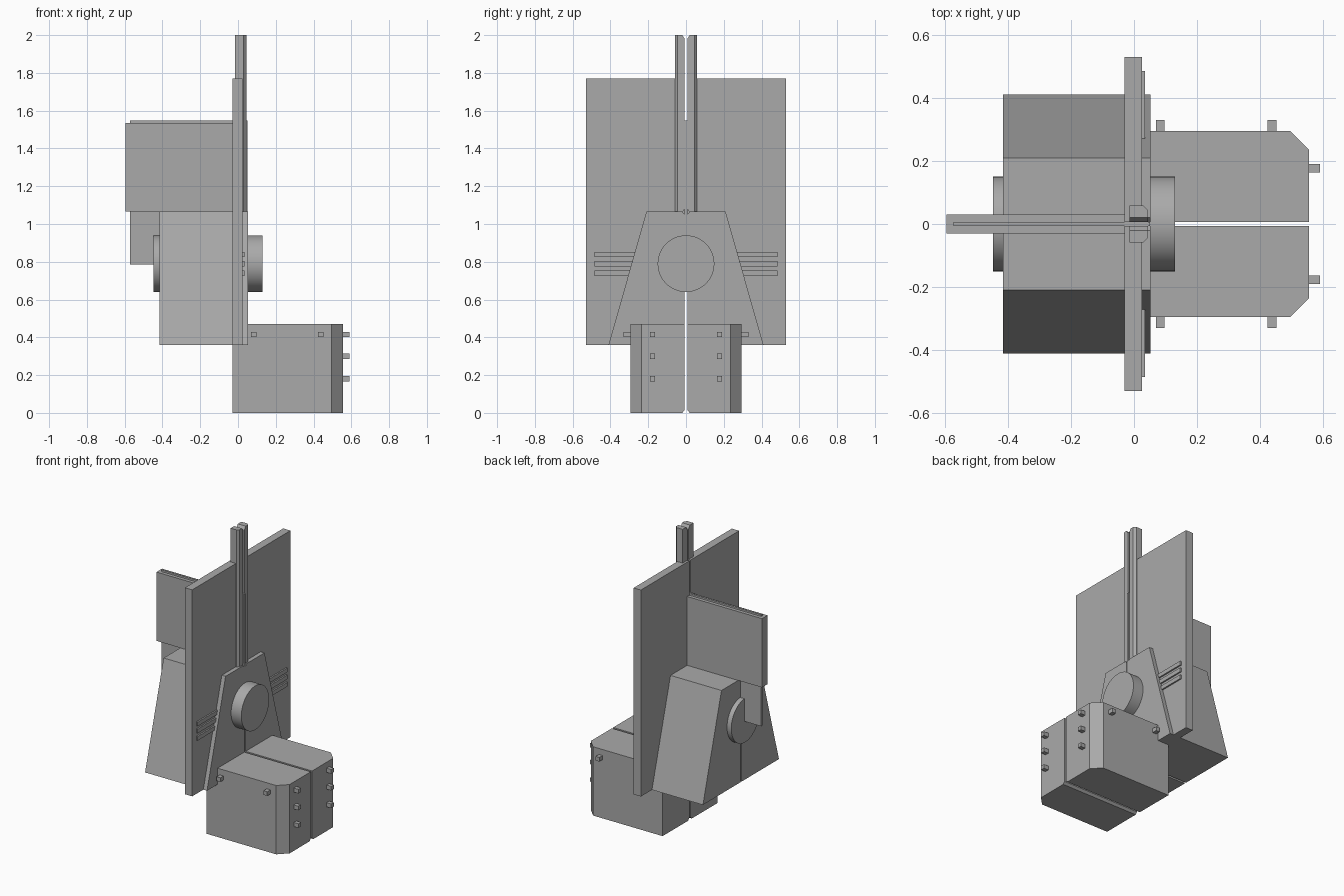
import bpy
import bmesh
from math import pi
from mathutils import Matrix, Vector

cube = bpy.data.objects.get("Cube")
if cube:
    bpy.data.objects.remove(cube, do_unlink=True)

# Single plain material
grey = bpy.data.materials.new("plain grey")
grey.use_nodes = True
grey.diffuse_color = (0.4, 0.4, 0.4, 1)
grey.node_tree.nodes["Principled BSDF"].inputs["Base Color"].default_value = (0.4, 0.4, 0.4, 1)

GAP = 0.007  # half the width of the centre slot


def finish(name, bm, mirrored=False):
    bmesh.ops.recalc_face_normals(bm, faces=bm.faces)
    mesh = bpy.data.meshes.new(name)
    bm.to_mesh(mesh)
    bm.free()
    mesh.materials.append(grey)
    obj = bpy.data.objects.new(name, mesh)
    bpy.context.collection.objects.link(obj)
    if mirrored:
        mod = obj.modifiers.new("Mirror", "MIRROR")
        mod.use_axis = (False, True, False)
        mod.use_mirror_merge = False
    return obj


def add_box(bm, x, y, z):
    size = Vector((x[1] - x[0], y[1] - y[0], z[1] - z[0]))
    centre = Vector((sum(x), sum(y), sum(z))) / 2
    place = Matrix.Translation(centre) @ Matrix.Diagonal(size).to_4x4()
    bmesh.ops.create_cube(bm, size=1, matrix=place)


def box(name, x, y, z, mirrored=False):
    bm = bmesh.new()
    add_box(bm, x, y, z)
    finish(name, bm, mirrored)


def half_prism(name, profile, x, corner=0):
    """Extrude a (y, z) profile along x; optionally chamfer the outer front upright edge."""
    bm = bmesh.new()
    face = bm.faces.new([bm.verts.new((x[0], y, z)) for y, z in profile])
    # Keep the starting face so the prism is closed at both ends
    ext = bmesh.ops.extrude_face_region(bm, geom=[face], use_keep_orig=True)
    verts = [g for g in ext["geom"] if isinstance(g, bmesh.types.BMVert)]
    bmesh.ops.translate(bm, verts=verts, vec=(x[1] - x[0], 0, 0))
    bmesh.ops.recalc_face_normals(bm, faces=bm.faces)
    if corner:
        outer = max(y for y, z in profile)
        edges = [e for e in bm.edges
                 if all(abs(v.co.x - x[1]) < 1e-4 and abs(v.co.y - outer) < 1e-4 for v in e.verts)]
        bmesh.ops.bevel(bm, geom=edges, offset=corner, segments=1, affect="EDGES")
    finish(name, bm, True)


def disc(name, x):
    bm = bmesh.new()
    place = Matrix.Translation((sum(x) / 2, 0, 0.79)) @ Matrix.Rotation(pi / 2, 4, "Y")
    bmesh.ops.create_cone(bm, cap_ends=True, segments=64, radius1=0.15, radius2=0.15,
                          depth=x[1] - x[0], matrix=place)
    obj = finish(name, bm)
    bpy.ops.object.select_all(action="DESELECT")
    obj.select_set(True)
    bpy.context.view_layer.objects.active = obj
    bpy.ops.object.shade_smooth_by_angle()


# Upright panel in two halves
box("main_panel", (-0.03, 0.025), (GAP, 0.53), (0.36, 1.77), True)

# Sloped housing behind and matching cover in front
half_prism("rear_housing", [(GAP, 0.36), (0.41, 0.36), (0.21, 1.065), (GAP, 1.065)], (-0.415, -0.03))
half_prism("front_cover", [(GAP, 0.36), (0.41, 0.36), (0.21, 1.065), (0.02, 1.065), (GAP, 1.05)],
           (0.025, 0.053))

# Round hubs
disc("front_hub", (0.053, 0.13))
disc("rear_hub", (-0.447, -0.415))

# Twin uprights with chamfered inner ends
half_prism("twin_rail", [(GAP, 1.08), (0.018, 1.065), (0.058, 1.065), (0.058, 2.0),
                         (0.02, 2.0), (GAP, 1.98)], (-0.015, 0.044), 0.014)

# Rear fin and the thin blade held inside it
box("rear_fin", (-0.595, -0.03), (-0.03, 0.03), (1.065, 1.535))
box("centre_blade", (-0.573, 0.05), (-GAP, GAP), (0.785, 1.547))

# Lower block with chamfered corners
half_prism("lower_block", [(0.02, 0), (0.295, 0), (0.295, 0.47), (GAP, 0.47), (GAP, 0.015)],
           (-0.03, 0.555), 0.06)

# Small square pegs on the block
R = 0.014
bm = bmesh.new()
for z in (0.18, 0.3, 0.415):
    add_box(bm, (0.54, 0.59), (0.177 - R, 0.177 + R), (z - R, z + R))
for x in (0.083, 0.438):
    add_box(bm, (x - R, x + R), (0.28, 0.33), (0.415 - R, 0.415 + R))
finish("block_pegs", bm, True)

# Side ribs
bm = bmesh.new()
for z in (0.74, 0.79, 0.838):
    add_box(bm, (0.02, 0.035), (0.26, 0.485), (z - R, z + R))
finish("side_ribs", bm, True)
